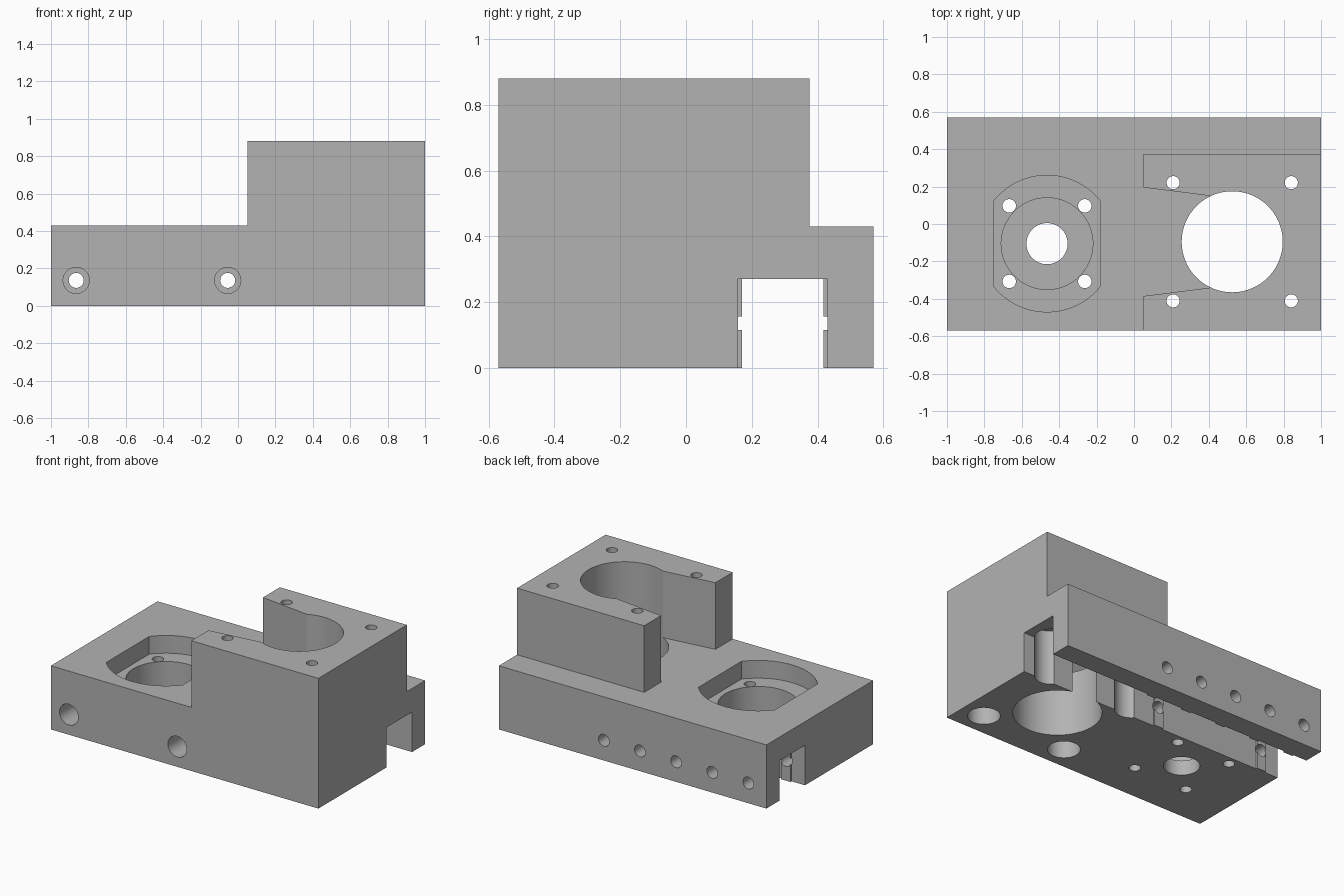
import bpy, bmesh, math

cube = bpy.data.objects.get("Cube")
if cube:
    bpy.data.objects.remove(cube, do_unlink=True)

W, D, H, STEP = 1.0, 0.57, 0.88, 0.43   # half width, half depth, tower and base heights
OUT = 0.1                               # cutter overshoot


def prism(name, outline, lo, hi, axis="Z"):
    """Extrude a 2D outline along Z (outline in x, y) or Y (outline in x, z)."""
    place = (lambda u, v, w: (u, v, w)) if axis == "Z" else (lambda u, v, w: (u, w, v))
    bm = bmesh.new()
    low = [bm.verts.new(place(u, v, lo)) for u, v in outline]
    high = [bm.verts.new(place(u, v, hi)) for u, v in outline]
    bm.faces.new(low)
    bm.faces.new(high)
    n = len(outline)
    for i in range(n):
        j = (i + 1) % n
        bm.faces.new((low[i], low[j], high[j], high[i]))
    bmesh.ops.recalc_face_normals(bm, faces=bm.faces[:])
    mesh = bpy.data.meshes.new(name)
    bm.to_mesh(mesh)
    bm.free()
    obj = bpy.data.objects.new(name, mesh)
    bpy.context.collection.objects.link(obj)
    return obj


def rect(x0, x1, y0, y1):
    return [(x0, y0), (x1, y0), (x1, y1), (x0, y1)]


def circle(cx, cy, r, n=64):
    return [(cx + r * math.cos(math.tau * i / n), cy + r * math.sin(math.tau * i / n))
            for i in range(n)]


body = prism("machined_block", rect(-W, W, -D, D), 0, H)


def cut(outline, lo, hi, axis="Z"):
    """Subtract a prism from the block."""
    tool = prism("cutter", outline, lo, hi, axis)
    tool.hide_render = True
    mod = body.modifiers.new("cut", "BOOLEAN")
    mod.operation, mod.solver, mod.object = "DIFFERENCE", "EXACT", tool
    bpy.context.view_layer.objects.active = body
    bpy.ops.object.modifier_apply(modifier=mod.name)
    bpy.data.objects.remove(tool, do_unlink=True)


# Step down around the tower
e = 1 + OUT
cut([(-e, -e), (0.05, -e), (0.05, 0.375), (e, 0.375), (e, e), (-e, e)], STEP, H + OUT)

# Slot along the underside, widened between the ribs that carry the cross holes
hole_z, rib = 0.136, 0.034
back_holes = [-0.865 + 0.27 * i for i in range(5)]
front_holes = [back_holes[0], back_holes[3]]
cut(rect(-e, e, 0.17, 0.418), -OUT, 0.27)
for holes, y0, y1 in ((front_holes, 0.158, 0.2), (back_holes, 0.4, 0.43)):
    starts = [-e] + [x + rib for x in holes]
    ends = [x - rib for x in holes] + [e]
    for x0, x1 in zip(starts, ends):
        cut(rect(x0, x1, y0, y1), -OUT, 0.27)

# Cross holes: plain at the back, counterbored at the front
for x in back_holes:
    cut(circle(x, hole_z, 0.04, 32), 0.3, D + OUT, "Y")
for x in front_holes:
    cut(circle(x, hole_z, 0.04, 32), -D - OUT, 0.3, "Y")
    cut(circle(x, hole_z, 0.07, 48), -D - OUT, -0.1, "Y")

# Main bore with a flared mouth through the tower
mx, my = 0.525, -0.095
cut(circle(mx, my, 0.27, 96), -OUT, H + OUT)
cut([(-0.05, my - 0.303), (0.41, my - 0.245), (mx, my),
     (0.41, my + 0.245), (-0.05, my + 0.303)], STEP, H + OUT)

# Tower screw holes with deep counterbores from below
for sx in (-1, 1):
    for sy in (-1, 1):
        x, y = mx + sx * 0.316, my + sy * 0.316
        cut(circle(x, y, 0.035, 32), -OUT, H + OUT)
        cut(circle(x, y, 0.1, 48), -OUT, 0.37)

# Flanged recess: flat-sided pocket, round bore, through hole and four screws
fx, fy = -0.465, -0.105
half = 0.285
pocket = [(min(max(x, fx - half), fx + half), y) for x, y in circle(fx, fy, 0.365, 128)]
top = math.sqrt(0.365 ** 2 - half ** 2)
pocket = [p for p in pocket if abs(p[0] - fx) < half - 0.0001]
# Insert the flat sides where the arcs end
upper = [p for p in pocket if p[1] > fy]
lower = [p for p in pocket if p[1] < fy]
pocket = ([(fx + half, fy + top)] + upper + [(fx - half, fy + top), (fx - half, fy - top)]
          + lower + [(fx + half, fy - top)])
cut(pocket, 0.31, STEP + OUT)
cut(circle(fx, fy, 0.245, 96), 0.1, STEP + OUT)
cut(circle(fx, fy, 0.11, 64), -OUT, STEP)
for sx in (-1, 1):
    for sy in (-1, 1):
        cut(circle(fx + sx * 0.202, fy + sy * 0.202, 0.036, 32), -OUT, STEP + OUT)

# Single grey finish
grey = bpy.data.materials.new("plain_grey")
grey.use_nodes = True
colour = (0.45, 0.45, 0.45, 1)
grey.diffuse_color = colour
grey.node_tree.nodes["Principled BSDF"].inputs["Base Color"].default_value = colour
body.data.materials.clear()
body.data.materials.append(grey)

# Smooth the bores, keep machined edges sharp
bpy.ops.object.select_all(action="DESELECT")
body.select_set(True)
bpy.context.view_layer.objects.active = body
bpy.ops.object.shade_smooth_by_angle(angle=math.radians(30))
